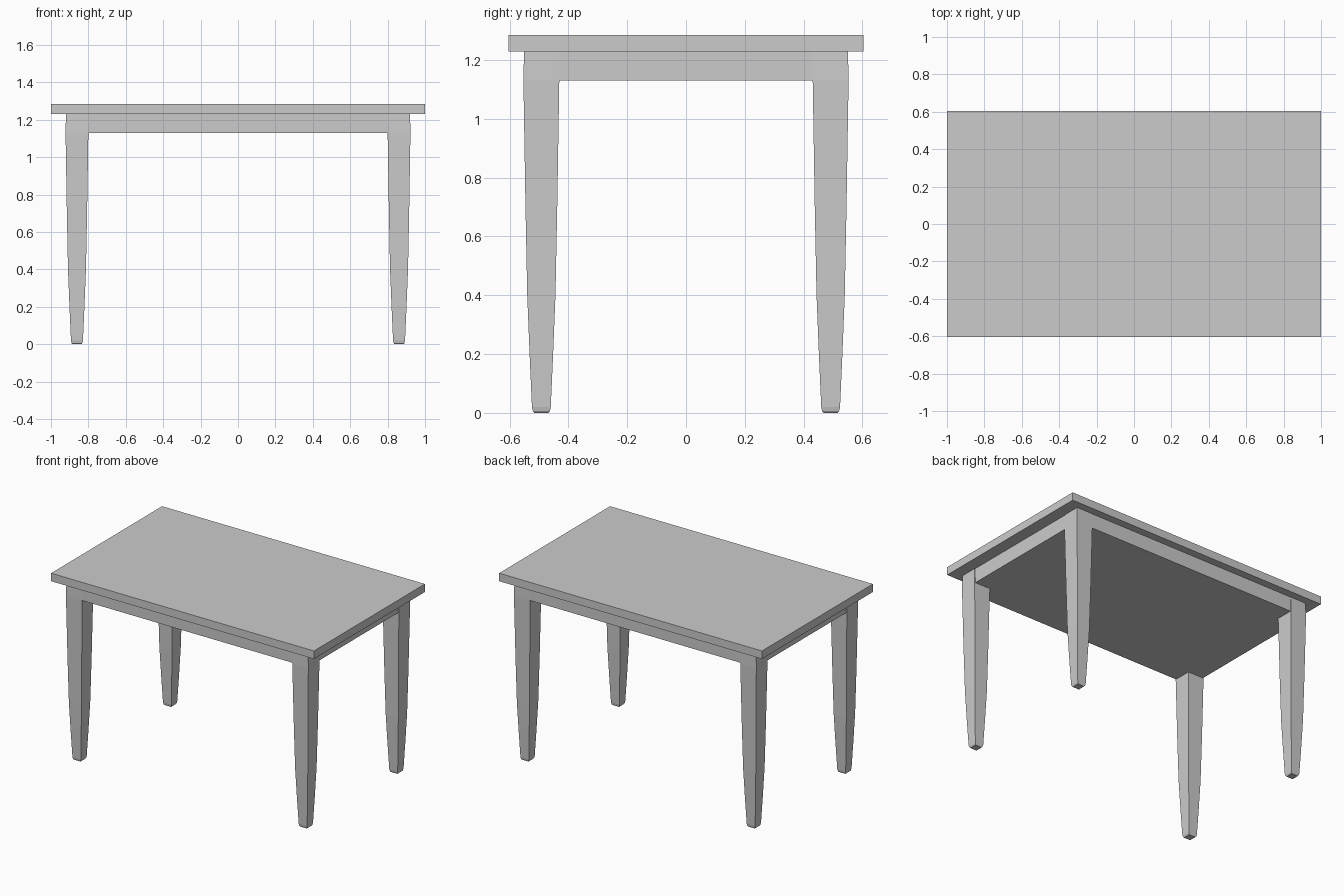
import bpy
import bmesh

if "Cube" in bpy.data.objects:
    bpy.data.objects.remove(bpy.data.objects["Cube"])


def make_object(name, bm):
    bmesh.ops.recalc_face_normals(bm, faces=bm.faces)
    mesh = bpy.data.meshes.new(name)
    bm.to_mesh(mesh)
    bm.free()
    obj = bpy.data.objects.new(name, mesh)
    bpy.context.collection.objects.link(obj)
    return obj


def box(name, hx, hy, z0, z1):
    bm = bmesh.new()
    bmesh.ops.create_cube(bm, size=1)
    for v in bm.verts:
        v.co = (v.co.x * 2 * hx, v.co.y * 2 * hy, z0 if v.co.z < 0 else z1)
    return make_object(name, bm)


def tapered_leg(name, cx, cy, profile):
    # Square rings of varying half width, skinned together
    bm = bmesh.new()
    rings = []
    for z, h in profile:
        rings.append([bm.verts.new((cx + sx * h, cy + sy * h, z))
                      for sx, sy in ((-1, -1), (1, -1), (1, 1), (-1, 1))])
    for a, b in zip(rings, rings[1:]):
        for i in range(4):
            j = (i + 1) % 4
            bm.faces.new((a[i], a[j], b[j], b[i]))
    bm.faces.new(rings[0])
    bm.faces.new(rings[-1])
    return make_object(name, bm)


# Flat top and the closed apron block beneath it
box("tabletop", 1.0, 0.603, 1.23, 1.285)
box("apron", 0.917, 0.55, 1.13, 1.23)

# Four legs with a gentle curved taper and a chamfered foot
LEG_PROFILE = [(0.0, 0.024), (0.006, 0.029), (0.02, 0.032), (0.2, 0.040),
               (0.4, 0.048), (0.7, 0.054), (1.13, 0.061), (1.23, 0.059)]
for y_name, sy in (("front", -1), ("back", 1)):
    for x_name, sx in (("left", -1), ("right", 1)):
        tapered_leg(f"{y_name}_{x_name}_leg", sx * 0.861, sy * 0.492, LEG_PROFILE)
